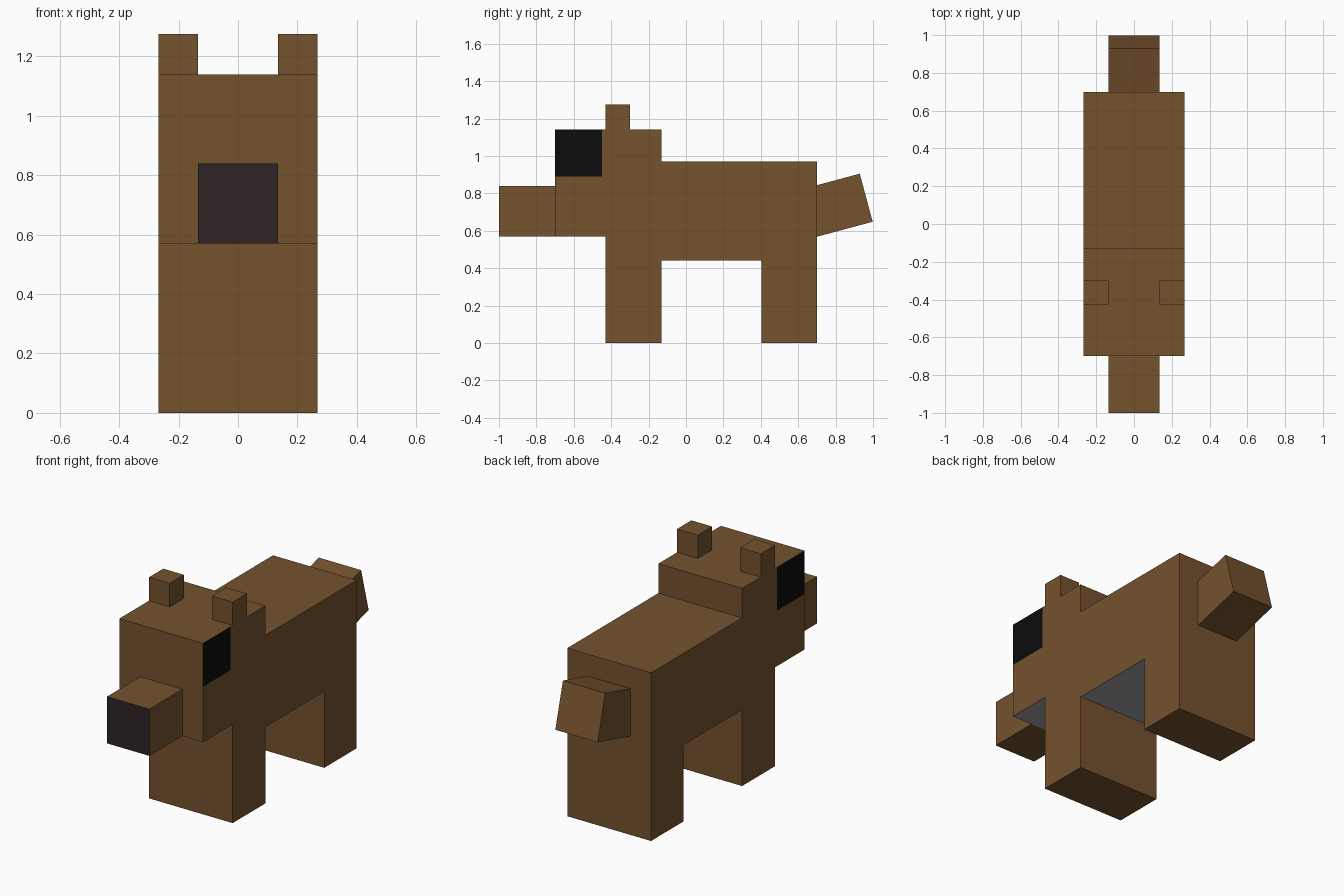
import bpy, bmesh, math
from mathutils import Matrix, Vector

default = bpy.data.objects.get("Cube")
if default:
    bpy.data.objects.remove(default, do_unlink=True)


def material(name, rgb):
    m = bpy.data.materials.new(name)
    m.use_nodes = True
    colour = (*rgb, 1)
    m.diffuse_color = colour
    m.node_tree.nodes["Principled BSDF"].inputs["Base Color"].default_value = colour
    return m


brown = material("brown fur", (0.174, 0.084, 0.027))
black = material("black eye", (0.0037, 0.0037, 0.0037))
nose = material("dark nose", (0.026, 0.017, 0.018))
grey = material("grey underside", (0.36, 0.35, 0.36))

W = 0.267   # half width of the trunk
S = 0.135   # half width of snout and tail


def box(name, xs, ys, zs, mats=(brown,), paint=None, tilt=0):
    """Box between the given limits; paint(bm) may cut and recolour faces."""
    lo, hi = Vector((xs[0], ys[0], zs[0])), Vector((xs[1], ys[1], zs[1]))
    centre = (lo + hi) / 2
    bm = bmesh.new()
    bmesh.ops.create_cube(bm, size=1, matrix=Matrix.Translation(centre)
                          @ Matrix.Rotation(math.radians(tilt), 4, "X")
                          @ Matrix.Diagonal((*(hi - lo), 1)))
    bm.normal_update()
    if paint:
        paint(bm)
    mesh = bpy.data.meshes.new(name)
    bm.to_mesh(mesh)
    bm.free()
    for m in mats:
        mesh.materials.append(m)
    obj = bpy.data.objects.new(name, mesh)
    bpy.context.collection.objects.link(obj)
    return obj


def paint_facing(bm, direction, index):
    for f in bm.faces:
        if f.normal.dot(Vector(direction)) > 0.9:
            f.material_index = index


def paint_belly(bm):
    paint_facing(bm, (0, 0, -1), 1)


def paint_nose(bm):
    paint_facing(bm, (0, -1, 0), 1)


EYE_BACK, EYE_LOW = -0.45, 0.89


def paint_head(bm):
    paint_facing(bm, (0, 0, -1), 1)
    # cut the eye squares into the upper front corner of each cheek
    for co, no in (((0, EYE_BACK, 0), (0, 1, 0)), ((0, 0, EYE_LOW), (0, 0, 1))):
        cheeks = [f for f in bm.faces if abs(f.normal.x) > 0.9]
        edges = {e for f in cheeks for e in f.edges}
        verts = {v for f in cheeks for v in f.verts}
        bmesh.ops.bisect_plane(bm, geom=cheeks + list(edges) + list(verts),
                               plane_co=co, plane_no=no)
        bm.normal_update()
    for f in bm.faces:
        c = f.calc_center_median()
        if abs(f.normal.x) > 0.9 and c.y < EYE_BACK and c.z > EYE_LOW:
            f.material_index = 2


# trunk and head
box("body", (-W, W), (-0.13, 0.70), (0.44, 0.97), (brown, grey), paint_belly)
box("head", (-W, W), (-0.70, -0.13), (0.57, 1.14), (brown, grey, black), paint_head)
box("snout", (-S, S), (-1.0, -0.70), (0.57, 0.84), (brown, nose), paint_nose)

# full-width leg blocks
box("front_legs", (-W, W), (-0.43, -0.13), (0, 0.57))
box("back_legs", (-W, W), (0.405, 0.70), (0, 0.44))

# ears
for side, x in (("left", (S, W)), ("right", (-W, -S))):
    box(side + "_ear", x, (-0.43, -0.30), (1.14, 1.275))

# raised tail
box("tail", (-S, S), (0.649, 0.969), (0.602, 0.868), tilt=15)
